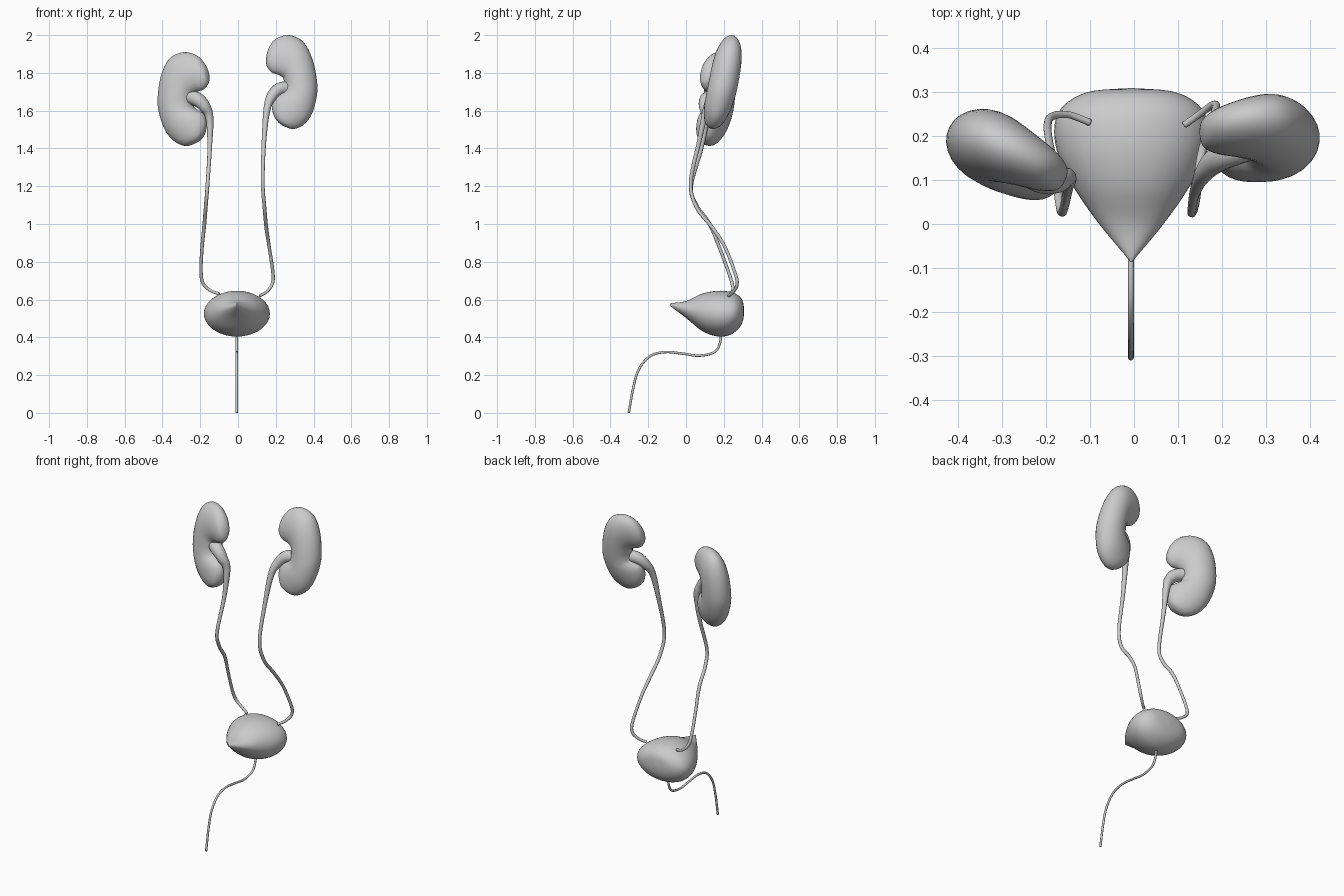
import bpy, bmesh, math
from mathutils import Vector

if "Cube" in bpy.data.objects:
    bpy.data.objects.remove(bpy.data.objects["Cube"], do_unlink=True)

grey = bpy.data.materials.new("soft grey")
grey.use_nodes = True
grey.diffuse_color = (0.6, 0.6, 0.6, 1)
grey.node_tree.nodes["Principled BSDF"].inputs["Base Color"].default_value = (0.6, 0.6, 0.6, 1)


def spline(points, steps):
    """Smoothly interpolate a list of equal-length tuples."""
    pts = [Vector(p) for p in points]
    out = []
    for i in range(len(pts) - 1):
        a, b, c, d = pts[max(i - 1, 0)], pts[i], pts[i + 1], pts[min(i + 2, len(pts) - 1)]
        for s in range(steps):
            t = s / steps
            out.append(b + (c - a) * (t / 2) + (a * 2 - b * 5 + c * 4 - d) * (t * t / 2)
                       + (b * 3 - a - c * 3 + d) * (t ** 3 / 2))
    return out + [pts[-1]]


def loft(name, rings, sides=28):
    """Skin elliptical rings given as (centre, half axis, half axis)."""
    bm = bmesh.new()
    loops = []
    for centre, u, v in rings:
        angles = [math.tau * k / sides for k in range(sides)]
        loops.append([bm.verts.new(centre + u * math.cos(a) + v * math.sin(a)) for a in angles])
    for lower, upper in zip(loops, loops[1:]):
        for k in range(sides):
            n = (k + 1) % sides
            bm.faces.new((lower[k], lower[n], upper[n], upper[k]))
    bm.faces.new(loops[0])
    bm.faces.new(loops[-1])
    bmesh.ops.remove_doubles(bm, verts=bm.verts, dist=0.0005)
    bmesh.ops.recalc_face_normals(bm, faces=bm.faces)
    mesh = bpy.data.meshes.new(name)
    bm.to_mesh(mesh)
    bm.free()
    mesh.materials.append(grey)
    mesh.shade_smooth()
    obj = bpy.data.objects.new(name, mesh)
    bpy.context.collection.objects.link(obj)


def tube(name, path):
    """Round tube through (x, y, z, radius) points."""
    stations = spline(path, 8)
    rings = []
    u = Vector((1, 0, 0))
    for i, p in enumerate(stations):
        along = (stations[min(i + 1, len(stations) - 1)] - stations[max(i - 1, 0)]).xyz.normalized()
        # Carry the side axis along the path so the tube does not twist
        u = (u - along * u.dot(along)).normalized()
        rings.append((p.xyz, u * p.w, along.cross(u) * p.w))
    loft(name, rings, 12)


# Kidney outline: inner x, inner z, outer x, outer z, half depth
kidney = [
    (.149, 1.87, .149, 1.88, .004), (.153, 1.835, .162, 1.93, .03),
    (.178, 1.803, .2, 1.98, .048), (.215, 1.79, .27, 2.0, .062),
    (.237, 1.775, .345, 1.965, .073), (.243, 1.757, .395, 1.87, .078),
    (.245, 1.735, .42, 1.74, .079), (.238, 1.707, .412, 1.65, .078),
    (.212, 1.69, .385, 1.57, .074), (.188, 1.67, .34, 1.52, .065),
    (.179, 1.625, .29, 1.503, .052), (.19, 1.573, .245, 1.517, .033),
    (.212, 1.54, .217, 1.535, .004)]


def make_kidney(name, side, drop, lean, y0, yaw, tilt):
    def place(x, z):
        y = y0 + yaw * (x - 0.3) + tilt * (z - 1.75)
        return Vector((side * (x + lean * (z - 1.75)), y, z - drop))
    rings = []
    for xi, zi, xo, zo, depth in spline(kidney, 4):
        a, b = place(xi, zi), place(xo, zo)
        rings.append(((a + b) / 2, (b - a) / 2, Vector((yaw * -side, 1, 0)).normalized() * depth))
    loft(name, rings)


make_kidney("left_kidney", 1, 0, 0, .195, .12, .2)
make_kidney("right_kidney", -1, .09, .07, .16, .5, .12)

# Ureters, wide where they leave the kidneys
tube("left_ureter", [
    (.27, .18, 1.72, .034), (.222, .165, 1.715, .035), (.182, .142, 1.68, .029),
    (.154, .108, 1.61, .019), (.137, .068, 1.43, .012), (.131, .025, 1.22, .01),
    (.14, .055, 1.09, .01), (.15, .14, .98, .01), (.165, .205, .88, .009),
    (.185, .26, .74, .009), (.18, .27, .68, .009), (.15, .25, .64, .008), (.115, .225, .62, .008)])
tube("right_ureter", [
    (-.255, .135, 1.67, .036), (-.217, .11, 1.66, .038), (-.18, .1, 1.625, .032),
    (-.151, .105, 1.56, .021), (-.15, .08, 1.4, .012), (-.162, .027, 1.2, .01),
    (-.17, .055, 1.1, .01), (-.178, .125, 1.0, .01), (-.19, .175, .88, .009),
    (-.196, .22, .76, .009), (-.187, .243, .69, .009), (-.15, .248, .65, .008), (-.1, .23, .63, .008)])

# Bladder: y, half width, bottom z, top z
bladder = [
    (-.086, .002, .573, .577), (-.076, .01, .56, .581), (0, .073, .503, .592),
    (.08, .129, .437, .629), (.15, .164, .408, .645), (.21, .175, .406, .645),
    (.255, .164, .425, .635), (.285, .132, .453, .615), (.302, .085, .49, .587),
    (.308, .003, .53, .545)]
loft("bladder", [(Vector((-.006, y, (lo + hi) / 2)), Vector((w, 0, 0)), Vector((0, 0, (hi - lo) / 2)))
                 for y, w, lo, hi in spline(bladder, 4)], 36)

# Urethra
tube("urethra", [(-.007, y, z, .0065) for y, z in [
    (.185, .43), (.18, .37), (.15, .322), (.07, .303), (-.02, .314), (-.11, .322),
    (-.19, .3), (-.25, .23), (-.28, .13), (-.303, 0)]])
